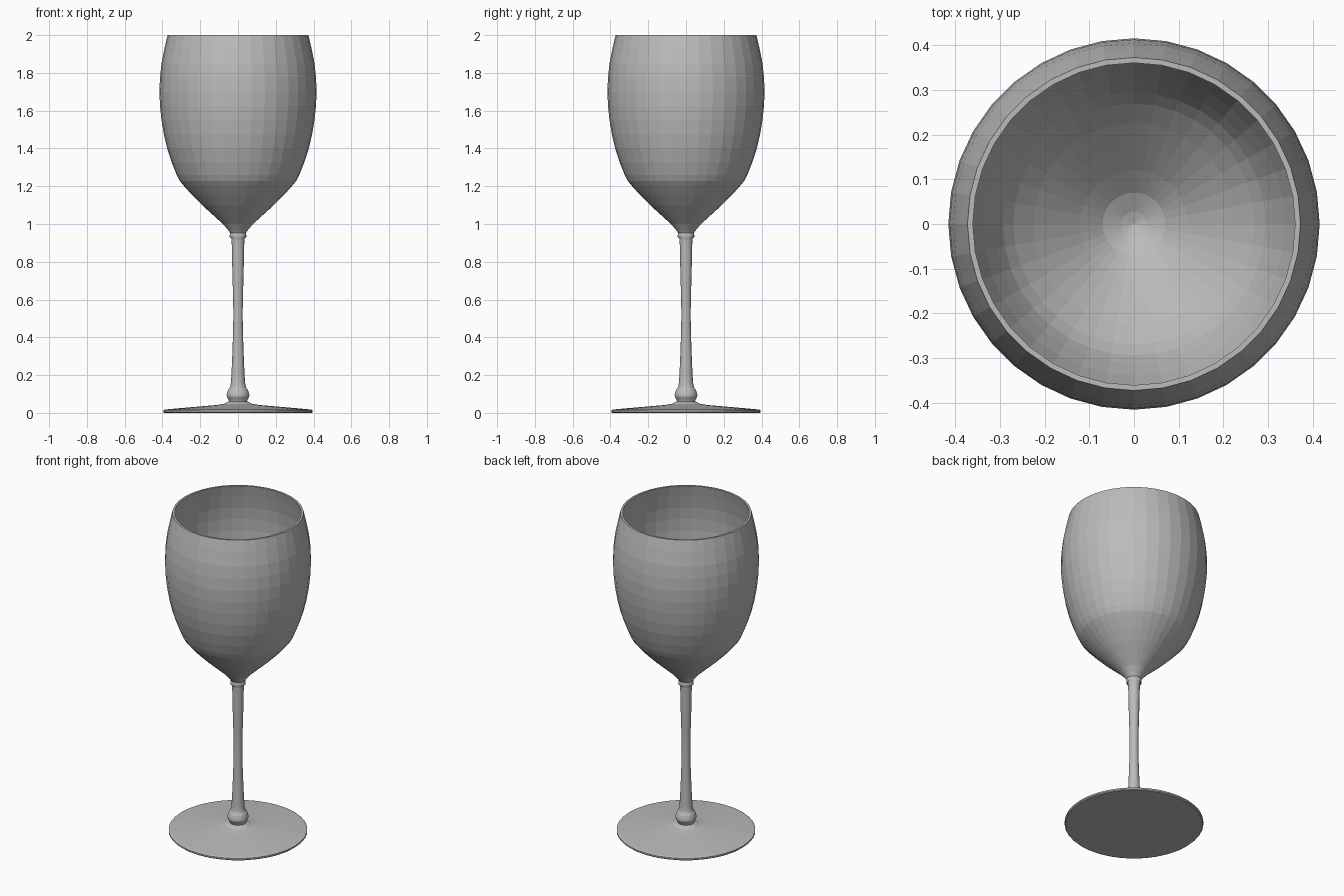
import bpy
import bmesh
from math import cos, sin, tau

cube = bpy.data.objects.get("Cube")
if cube:
    bpy.data.objects.remove(cube)

SIDES = 36
grey = bpy.data.materials.new("plain grey")
grey.use_nodes = True
COLOUR = (0.5, 0.5, 0.5, 1)
grey.diffuse_color = COLOUR
grey.node_tree.nodes["Principled BSDF"].inputs["Base Color"].default_value = COLOUR


def smooth_curve(points, steps):
    """Refine a profile with Catmull-Rom interpolation."""
    ends = [points[0]] + points + [points[-1]]
    out = []
    for a, b, c, d in zip(ends, ends[1:], ends[2:], ends[3:]):
        for i in range(steps):
            t = i / steps
            out.append(tuple(
                0.5 * (2 * q + (r - p) * t + (2 * p - 5 * q + 4 * r - s) * t * t
                       + (3 * q - p - 3 * r + s) * t ** 3)
                for p, q, r, s in zip(a, b, c, d)))
    return out + [points[-1]]


def lathe(name, profile):
    """Spin (radius, height) points around z; zero radius makes a pole."""
    bm = bmesh.new()
    rings = []
    for r, z in profile:
        if r < 1e-5:
            rings.append([bm.verts.new((0, 0, z))] * SIDES)
        else:
            rings.append([bm.verts.new((r * cos(tau * k / SIDES), r * sin(tau * k / SIDES), z))
                          for k in range(SIDES)])
    for low, high in zip(rings, rings[1:]):
        for k in range(SIDES):
            n = (k + 1) % SIDES
            bm.faces.new(dict.fromkeys((low[k], low[n], high[n], high[k])))
    bmesh.ops.recalc_face_normals(bm, faces=bm.faces)
    mesh = bpy.data.meshes.new(name)
    bm.to_mesh(mesh)
    bm.free()
    mesh.materials.append(grey)
    obj = bpy.data.objects.new(name, mesh)
    bpy.context.collection.objects.link(obj)
    return obj


# Bowl: outer wall up to the rim, then the inner wall down to the centre
outer = smooth_curve([(0.04, 0.95), (0.08, 1.0), (0.19, 1.1), (0.285, 1.2), (0.325, 1.26),
                      (0.375, 1.4), (0.405, 1.55), (0.416, 1.7), (0.405, 1.85), (0.373, 2.0)], 2)
inner = smooth_curve([(0.361, 2.0), (0.393, 1.85), (0.404, 1.7), (0.393, 1.55), (0.363, 1.4),
                      (0.313, 1.27), (0.27, 1.2), (0.175, 1.107), (0.07, 1.015), (0, 0.985)], 2)
lathe("bowl", [(0, 0.95)] + outer + inner)

# Stem: slim waist, collar under the bowl and a rounded knop at the foot
stem = smooth_curve([(0.046, 0.05), (0.048, 0.065), (0.06, 0.09), (0.053, 0.12), (0.04, 0.145),
                     (0.034, 0.22), (0.027, 0.4), (0.025, 0.55), (0.03, 0.75), (0.034, 0.915),
                     (0.042, 0.925), (0.044, 0.94), (0.04, 0.955)], 3)
lathe("stem", [(0, 0.05)] + stem + [(0, 0.955)])

# Foot: thin disc rising gently to the stem
lathe("foot", [(0, 0), (0.39, 0), (0.395, 0.005), (0.395, 0.014), (0.385, 0.018), (0.25, 0.03),
               (0.12, 0.041), (0.075, 0.048), (0.05, 0.06), (0, 0.06)])
